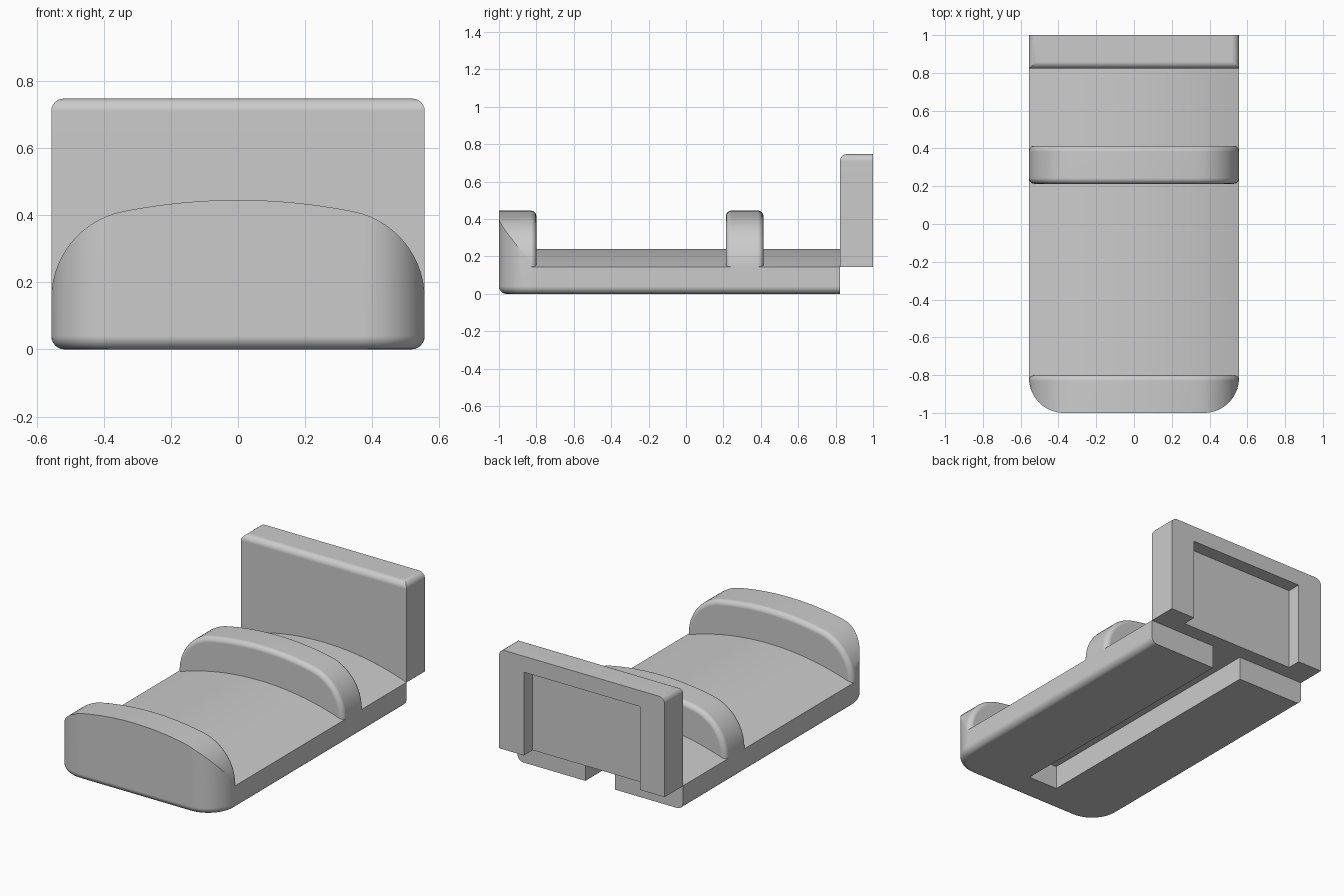
import bpy, bmesh
from math import sin, cos, asin, pi, radians, sqrt

cube = bpy.data.objects.get("Cube")
if cube:
    bpy.data.objects.remove(cube, do_unlink=True)

HALF = 0.556      # half width
BACK = 0.823      # rear end of the base
SIDE_TOP = 0.144  # height of the side walls
TOP = 0.747       # top of the headboard

grey = bpy.data.materials.new("plain grey")
grey.use_nodes = True
COLOUR = (0.6, 0.6, 0.6, 1)
grey.diffuse_color = COLOUR
grey.node_tree.nodes["Principled BSDF"].inputs["Base Color"].default_value = COLOUR


def prism(name, outline, axis, low, high, bevel=0, rule=None):
    """Extrude a 2D outline along y or z, rounding the edges chosen by rule."""
    def place(p, t):
        return (p[0], t, p[1]) if axis == "y" else (p[0], p[1], t)
    bm = bmesh.new()
    a = [bm.verts.new(place(p, low)) for p in outline]
    b = [bm.verts.new(place(p, high)) for p in outline]
    bm.faces.new(a[::-1])
    bm.faces.new(b)
    for i in range(len(a)):
        j = (i + 1) % len(a)
        bm.faces.new((a[i], a[j], b[j], b[i]))
    bmesh.ops.recalc_face_normals(bm, faces=bm.faces)
    bm.normal_update()
    if rule:
        edges = [e for e in bm.edges if rule(e.verts[0].co, e.verts[1].co)]
        bmesh.ops.bevel(bm, geom=edges, offset=bevel, offset_type="OFFSET", segments=6,
                        profile=0.5, affect="EDGES", clamp_overlap=False)
        bmesh.ops.recalc_face_normals(bm, faces=bm.faces)
    mesh = bpy.data.meshes.new(name)
    bm.to_mesh(mesh)
    bm.free()
    mesh.materials.append(grey)
    obj = bpy.data.objects.new(name, mesh)
    bpy.context.collection.objects.link(obj)
    return obj


def combine(obj, tool, operation):
    """Apply a boolean and discard the tool object."""
    mod = obj.modifiers.new("combine", "BOOLEAN")
    mod.object, mod.operation, mod.solver = tool, operation, "EXACT"
    bpy.context.view_layer.objects.active = obj
    bpy.ops.object.modifier_apply(modifier=mod.name)
    bpy.data.objects.remove(tool, do_unlink=True)


def box(name, x, y0, y1, z0, z1, bevel=0, rule=None):
    return prism(name, [(-x, z0), (x, z0), (x, z1), (-x, z1)], "y", y0, y1, bevel, rule)


def near(v, target):
    return abs(v - target) < 1e-4


def mirrored(right):
    """Close a right-hand outline with its mirror image."""
    return right + [(-x, z) for x, z in reversed(right) if x > 1e-6]


# Shallow domed bed surface
R = 1.67
dome = [(0.6 * i / 14, 0.24 - R + sqrt(R * R - (0.6 * i / 14) ** 2)) for i in range(14, -1, -1)]
base = prism("bed_base", mirrored([(0.6, -0.1)] + dome), "y", -1.1, 0.9)

# Trim to the plan shape with round front corners and a rounded underside
corner = 0.185
plan = [(HALF, BACK)]
for i in range(17):
    t = pi / 2 * i / 16
    plan.append((HALF - corner + corner * cos(t), -1 + corner - corner * sin(t)))
plan = mirrored(plan)


def under_rim(p, q):
    return near(p.z, 0) and near(q.z, 0) and not (near(p.y, BACK) and near(q.y, BACK))


def trim(obj):
    combine(obj, prism("plan_trim", plan, "z", 0, 0.6, 0.04, under_rim), "INTERSECT")


# Arch outline: round shoulder running into a shallow crown
r, crown_r, top = 0.265, 1.75, 0.445
tilt = asin((HALF - r) / (crown_r - r))
cz = top - crown_r + (crown_r - r) * cos(tilt)
arch = [(HALF, 0.06)]
for i in range(15):
    t = (pi / 2 - tilt) * i / 14
    arch.append((HALF - r + r * cos(t), cz + r * sin(t)))
for i in range(9, -1, -1):
    t = tilt * i / 10
    arch.append((crown_r * sin(t), top - crown_r + crown_r * cos(t)))
arch = mirrored(arch)

# Footboard and middle roll, with rounded rims
for name, y0, y1, rims in (("footboard", -1.2, -0.8, (-0.8,)),
                           ("middle_roll", 0.213, 0.414, (0.213, 0.414))):
    def on_rim(p, q):
        low = near(p.z, 0.06) and near(q.z, 0.06)
        return not low and any(near(p.y, y) and near(q.y, y) for y in rims)
    combine(base, prism(name, arch, "y", y0, y1, 0.03, on_rim), "UNION")
trim(base)

# Slot along the underside, open at the rear
combine(base, box("slot", 0.1, -0.81, 1, -0.1, SIDE_TOP), "DIFFERENCE")


# Headboard with rounded top and a recess in the back, open at the bottom
def board_top(p, q):
    if not (near(p.z, TOP) and near(q.z, TOP)):
        return False
    return near(p.x, q.x) or (near(p.y, BACK) and near(q.y, BACK))


headboard = box("headboard", HALF, BACK, 1, SIDE_TOP, TOP, 0.037, board_top)
combine(headboard, box("recess", 0.39, 0.915, 1.1, 0, 0.65), "DIFFERENCE")

# Smooth curves, sharp edges
for obj in (base, headboard):
    bpy.ops.object.select_all(action="DESELECT")
    obj.select_set(True)
    bpy.context.view_layer.objects.active = obj
    bpy.ops.object.shade_smooth_by_angle(angle=radians(30))
    obj.modifiers.new("even shading", "WEIGHTED_NORMAL").keep_sharp = True
